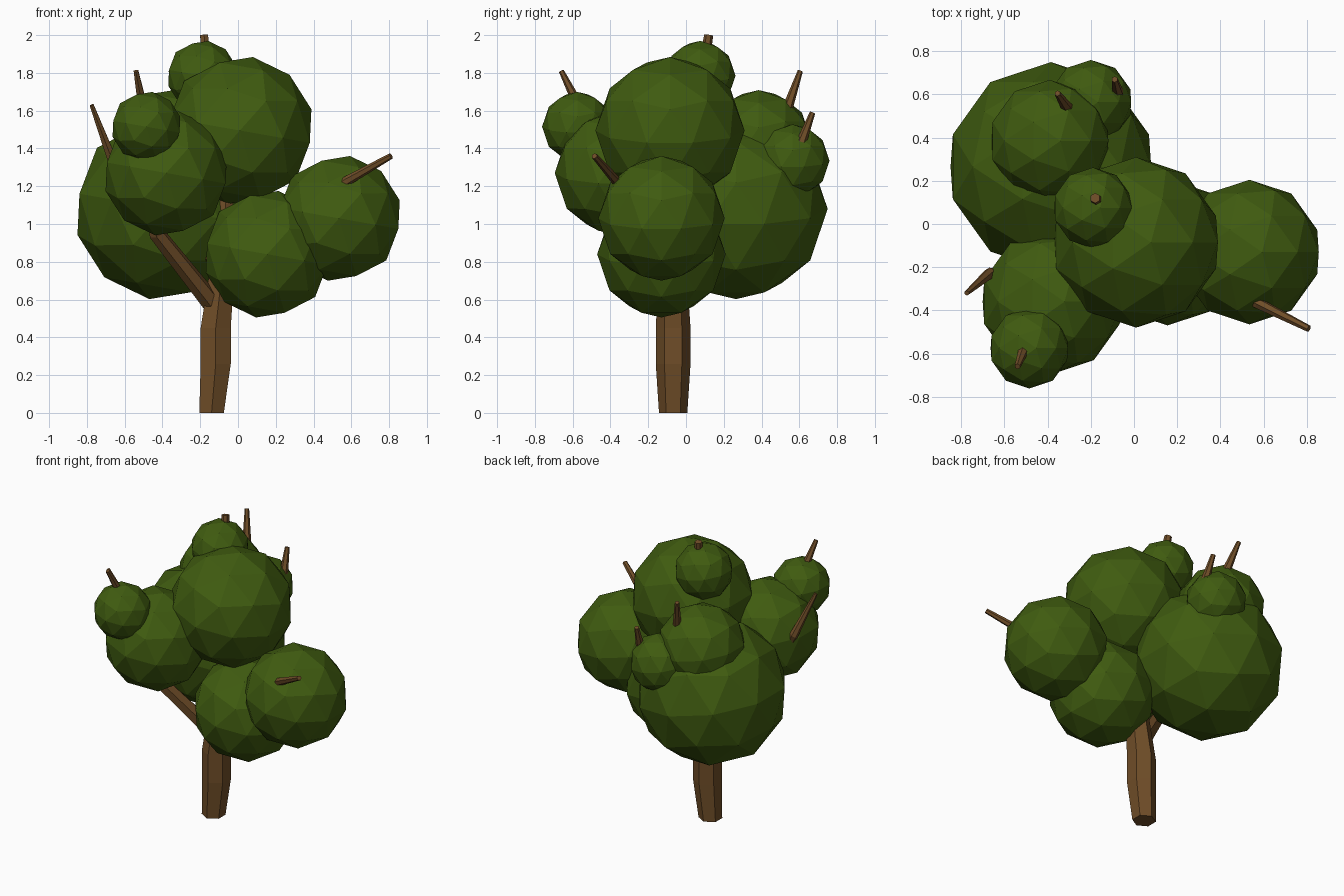
import bpy, bmesh, math
from mathutils import Vector, Matrix

if "Cube" in bpy.data.objects:
    bpy.data.objects.remove(bpy.data.objects["Cube"])


def material(name, rgb):
    m = bpy.data.materials.new(name)
    m.diffuse_color = (*rgb, 1)
    m.use_nodes = True
    m.node_tree.nodes["Principled BSDF"].inputs["Base Color"].default_value = m.diffuse_color
    return m


leaf = material("leaf green", (0.05, 0.105, 0.005))
bark = material("bark brown", (0.16, 0.075, 0.021))


def finish(bm, name, mat):
    bmesh.ops.recalc_face_normals(bm, faces=bm.faces)
    me = bpy.data.meshes.new(name)
    bm.to_mesh(me)
    bm.free()
    me.materials.append(mat)
    ob = bpy.data.objects.new(name, me)
    bpy.context.collection.objects.link(ob)
    return ob


def clump(name, centre, r):
    """Faceted ball of leaves, slightly tilted."""
    bm = bmesh.new()
    mat = Matrix.Translation(centre) @ Matrix.Rotation(math.radians(10), 4, 'Y')
    bmesh.ops.create_icosphere(bm, subdivisions=2, radius=r, matrix=mat)
    finish(bm, name, leaf)


def limb(name, path, flat_start=False, sides=6):
    """Tapered six-sided tube through (x, y, z, radius) points."""
    bm = bmesh.new()
    pts = [Vector(p[:3]) for p in path]
    rings = []
    for i, p in enumerate(pts):
        d = (pts[min(i + 1, len(pts) - 1)] - pts[max(i - 1, 0)]).normalized()
        if flat_start and i < 3:
            d = Vector((0, 0, 1))
        u = (Vector((1, 0, 0)) - d * d.x).normalized()
        v = d.cross(u)
        ring = []
        for k in range(sides):
            a = 2 * math.pi * (k + 0.5) / sides
            ring.append(bm.verts.new(p + path[i][3] * (u * math.cos(a) + v * math.sin(a))))
        rings.append(ring)
    for a, b in zip(rings, rings[1:]):
        for k in range(sides):
            j = (k + 1) % sides
            bm.faces.new((a[k], a[j], b[j], b[k]))
    bm.faces.new(rings[0])
    bm.faces.new(rings[-1])
    finish(bm, name, bark)


# Foliage
clump("crown_main", (0.01, -0.085, 1.495), 0.395)
clump("crown_right", (0.535, -0.13, 1.03), 0.335)
clump("crown_low_front", (0.155, -0.13, 0.84), 0.34)
clump("crown_left", (-0.385, 0.265, 1.08), 0.485)
clump("crown_front_left", (-0.38, -0.36, 1.27), 0.335)
clump("crown_small_front", (-0.485, -0.575, 1.515), 0.187)
clump("crown_small_top", (-0.19, 0.075, 1.785), 0.187)
clump("crown_back", (-0.39, 0.385, 1.43), 0.283)
clump("crown_small_back", (-0.2, 0.565, 1.335), 0.195)

# Trunk, continuing up through the crown to the top tip
limb("trunk", [(-0.14, -0.068, 0, 0.075), (-0.118, -0.068, 0.26, 0.092),
               (-0.118, -0.068, 0.45, 0.092), (-0.095, -0.07, 0.65, 0.08),
               (-0.065, -0.07, 1.1, 0.045), (-0.14, 0.06, 1.6, 0.035),
               (-0.18, 0.12, 2.0, 0.024)], True)

# Branches, each ending in a bare twig outside the leaves
limb("branch_front_left", [(-0.12, -0.07, 0.56, 0.055), (-0.43, -0.28, 0.95, 0.045),
                           (-0.47, -0.5, 1.42, 0.035), (-0.51, -0.58, 1.65, 0.026),
                           (-0.54, -0.66, 1.81, 0.014)])
limb("twig_left", [(-0.43, -0.28, 0.95, 0.035), (-0.67, -0.23, 1.35, 0.028),
                   (-0.775, -0.32, 1.63, 0.012)])
limb("branch_back", [(-0.09, -0.07, 0.72, 0.055), (-0.21, 0.06, 1.02, 0.045),
                     (-0.29, 0.4, 1.4, 0.035), (-0.31, 0.54, 1.62, 0.028),
                     (-0.355, 0.605, 1.81, 0.014)])
limb("branch_back_small", [(-0.21, 0.06, 1.02, 0.04), (-0.12, 0.5, 1.25, 0.032),
                           (-0.075, 0.61, 1.43, 0.028), (-0.09, 0.67, 1.59, 0.015)])
limb("branch_right", [(-0.08, -0.07, 0.7, 0.055), (0.2, -0.17, 0.95, 0.04),
                      (0.58, -0.37, 1.23, 0.026), (0.81, -0.485, 1.36, 0.016)])
